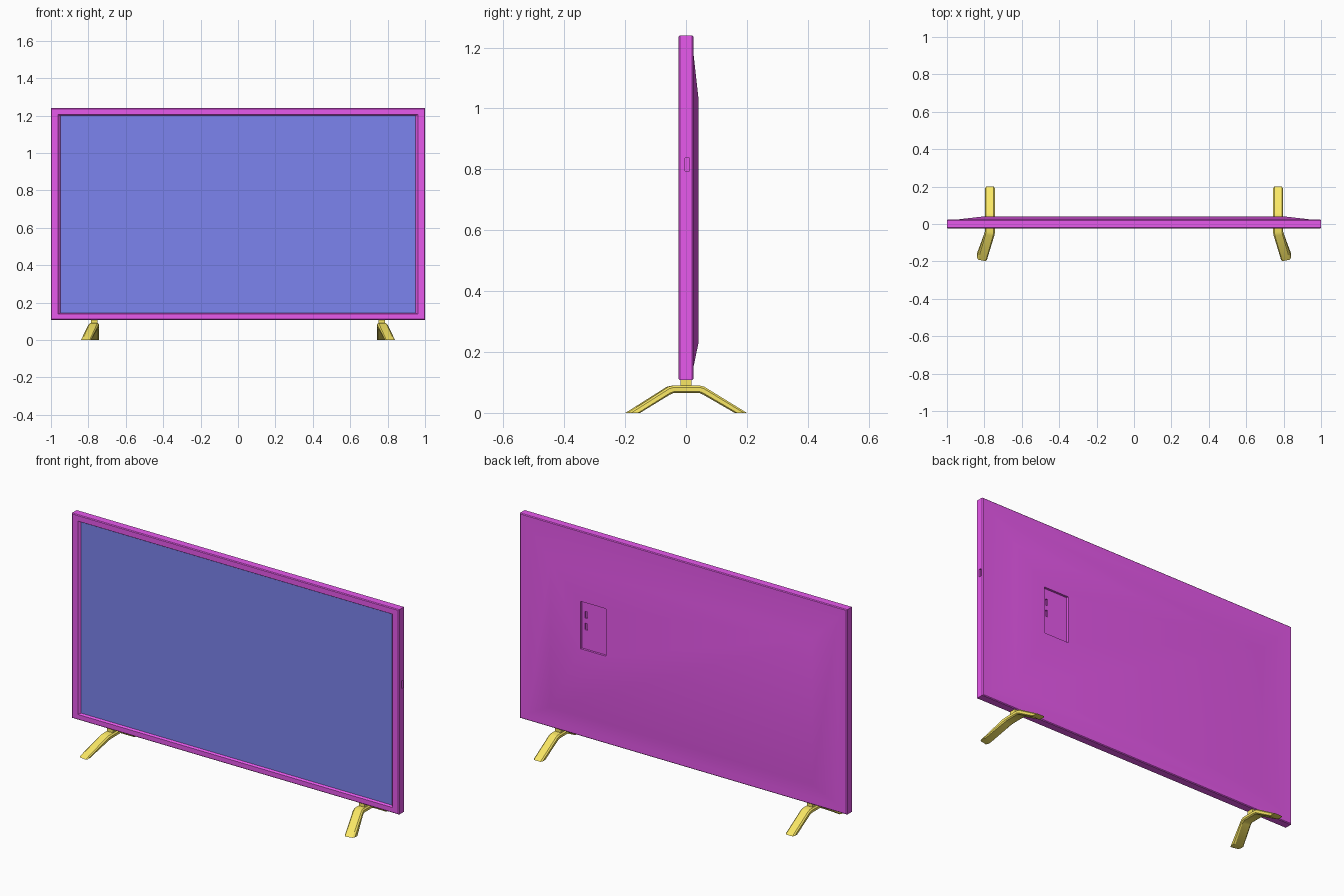
import bpy, bmesh, math
from mathutils import Vector

if "Cube" in bpy.data.objects:
    bpy.data.objects.remove(bpy.data.objects["Cube"])


def material(name, color):
    m = bpy.data.materials.new(name)
    m.diffuse_color = (*color, 1)
    m.use_nodes = True
    m.node_tree.nodes["Principled BSDF"].inputs["Base Color"].default_value = m.diffuse_color
    return m


MAGENTA = material("casing_magenta", (0.80, 0.10, 0.84))
BLUE = material("screen_blue", (0.20, 0.23, 0.86))
GOLD = material("leg_gold", (0.95, 0.80, 0.13))


def loft(name, rings, mat=None):
    """Closed solid skinned through rings of equal point count."""
    bm = bmesh.new()
    vs = [[bm.verts.new(p) for p in r] for r in rings]
    n = len(vs[0])
    for a, b in zip(vs, vs[1:]):
        for i in range(n):
            j = (i + 1) % n
            bm.faces.new((a[i], a[j], b[j], b[i]))
    bm.faces.new(vs[0])
    bm.faces.new(vs[-1])
    bmesh.ops.recalc_face_normals(bm, faces=bm.faces[:])
    me = bpy.data.meshes.new(name)
    bm.to_mesh(me)
    bm.free()
    ob = bpy.data.objects.new(name, me)
    bpy.context.collection.objects.link(ob)
    if mat:
        me.materials.append(mat)
    return ob


def rect(x, z0, z1, y):
    return [(-x, y, z0), (x, y, z0), (x, y, z1), (-x, y, z1)]


def box(name, x0, x1, y0, y1, z0, z1, mat=None):
    r = lambda y: [(x0, y, z0), (x1, y, z0), (x1, y, z1), (x0, y, z1)]
    return loft(name, [r(y0), r(y1)], mat)


def smooth(ob):
    bpy.ops.object.select_all(action='DESELECT')
    ob.select_set(True)
    bpy.context.view_layer.objects.active = ob
    bpy.ops.object.shade_smooth_by_angle(angle=math.radians(30))


# Casing: recessed front opening, thin rim, shallow tapered back
casing = loft("casing", [
    rect(0.950, 0.144, 1.200, -0.012),
    rect(0.962, 0.138, 1.206, -0.024),
    rect(0.996, 0.112, 1.236, -0.024),
    rect(1.000, 0.108, 1.240, -0.020),
    rect(1.000, 0.108, 1.240, 0.020),
    rect(0.996, 0.112, 1.236, 0.024),
    rect(0.945, 0.148, 1.185, 0.024),
    rect(0.800, 0.230, 1.033, 0.041),
], MAGENTA)

# Connector recess on the back, its two slots, and the slot in the right edge
cutters = [
    box("recess_cutter", 0.460, 0.615, 0.029, 0.06, 0.600, 0.862),
    box("upper_slot_cutter", 0.583, 0.597, 0.021, 0.05, 0.770, 0.806),
    box("lower_slot_cutter", 0.583, 0.597, 0.021, 0.05, 0.706, 0.742),
    box("side_slot_cutter", 0.990, 1.05, -0.003, 0.011, 0.795, 0.838),
]
bpy.context.view_layer.objects.active = casing
for c in cutters:
    mod = casing.modifiers.new(c.name, 'BOOLEAN')
    mod.operation, mod.solver, mod.object = 'DIFFERENCE', 'EXACT', c
    bpy.ops.object.modifier_apply(modifier=mod.name)
    bpy.data.objects.remove(c)
smooth(casing)

# Screen panel sitting in the opening
box("screen", -0.9495, 0.9495, -0.0135, -0.011, 0.1445, 1.1995, BLUE)

# Leg cross-section: (sideways offset, 0 = top .. 1 = underside)
SECTION = [(-0.020, 0), (0.020, 0), (0.027, 0.25), (0.027, 0.8),
           (0.021, 1), (-0.021, 1), (-0.027, 0.8), (-0.027, 0.25)]
# Leg stations: centre x, top (y, z), underside (y, z), skew of the cut
STATIONS = [
    (0.813, (-0.195, 0.0), (-0.155, 0.0), 0.2),
    (0.774, (-0.060, 0.086), (-0.056, 0.060), 0.15),
    (0.770, (-0.042, 0.090), (-0.040, 0.066), 0.08),
    (0.770, (0.045, 0.090), (0.042, 0.066), 0),
    (0.770, (0.060, 0.086), (0.056, 0.060), 0),
    (0.770, (0.200, 0.0), (0.160, 0.0), 0),
]

# Splayed legs, mirrored left and right, each with a short neck
for side, s in (("left", -1), ("right", 1)):
    rings = []
    for x, top, under, skew in STATIONS:
        t, u = Vector(top), Vector(under)
        ring = []
        for dx, k in SECTION:
            y, z = t.lerp(u, k)
            ring.append((s * (x + dx), y + dx * skew, z))
        rings.append(ring)
    smooth(loft(side + "_leg", rings, GOLD))
    xs = sorted((s * 0.751, s * 0.787))
    box(side + "_leg_neck", *xs, -0.018, 0.018, 0.085, 0.112, GOLD)
